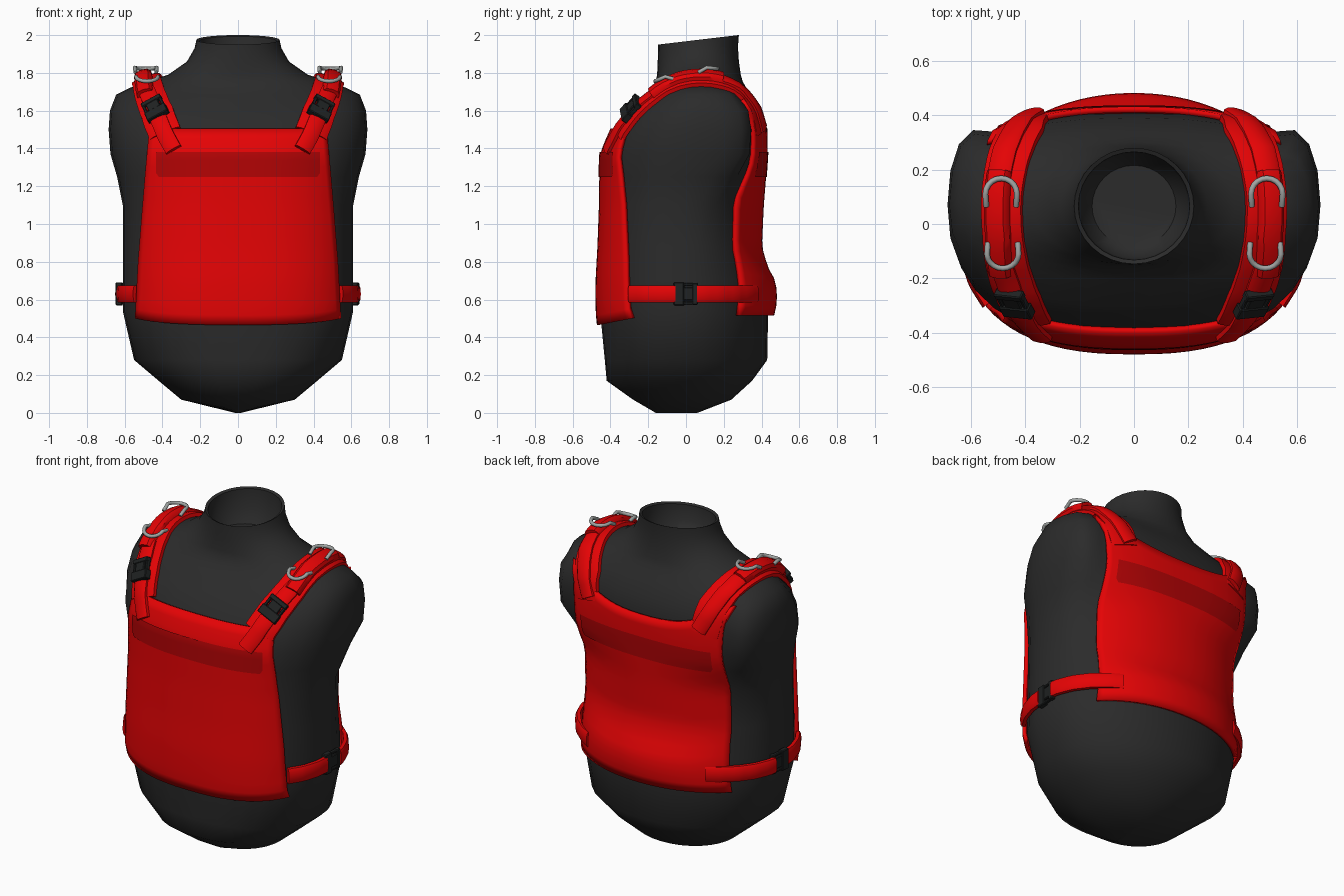
import bpy, bmesh, math
from mathutils import Vector, Matrix
from mathutils.bvhtree import BVHTree

if "Cube" in bpy.data.objects:
    bpy.data.objects.remove(bpy.data.objects["Cube"])


def material(name, rgb):
    m = bpy.data.materials.new(name)
    m.diffuse_color = (*rgb, 1)
    m.use_nodes = True
    m.node_tree.nodes["Principled BSDF"].inputs["Base Color"].default_value = m.diffuse_color
    return m


RED = material("red fabric", (0.78, 0.001, 0.0015))
DARK_RED = material("dark red patch", (0.45, 0.001, 0.0015))
BODY = material("charcoal body", (0.024, 0.024, 0.024))
PLASTIC = material("black plastic", (0.014, 0.016, 0.016))
METAL = material("grey metal", (0.36, 0.38, 0.37))


def finish(name, bm, mat, angle=40):
    bmesh.ops.recalc_face_normals(bm, faces=bm.faces)
    me = bpy.data.meshes.new(name)
    bm.to_mesh(me)
    bm.free()
    ob = bpy.data.objects.new(name, me)
    bpy.context.collection.objects.link(ob)
    me.materials.append(mat)
    bpy.ops.object.select_all(action='DESELECT')
    ob.select_set(True)
    bpy.context.view_layer.objects.active = ob
    bpy.ops.object.shade_smooth_by_angle(angle=math.radians(angle))
    return ob


def loft(bm, rows, closed):
    """Bridge rows of points with quads."""
    vs = [[bm.verts.new(p) for p in r] for r in rows]
    n = len(vs[0])
    for a, b in zip(vs, vs[1:]):
        for i in range(n if closed else n - 1):
            j = (i + 1) % n
            bm.faces.new((a[i], a[j], b[j], b[i]))
    return vs


# Torso sections: height, half width, front y, back y, y of widest point, roundness
SECTIONS = [
    (0.00, 0.015, -0.16, 0.06, -0.04, 2.0), (0.07, 0.30, -0.28, 0.24, -0.02, 2.2),
    (0.17, 0.42, -0.42, 0.35, 0.0, 2.3), (0.28, 0.55, -0.43, 0.43, 0.0, 2.4),
    (0.54, 0.61, -0.455, 0.435, 0.0, 2.5), (0.70, 0.61, -0.455, 0.43, 0.0, 2.5),
    (0.88, 0.61, -0.445, 0.378, 0.0, 2.5), (1.10, 0.61, -0.437, 0.388, 0.0, 2.5),
    (1.25, 0.64, -0.435, 0.40, 0.04, 2.5), (1.37, 0.675, -0.433, 0.408, 0.07, 2.5),
    (1.50, 0.685, -0.38, 0.408, 0.07, 2.5), (1.60, 0.678, -0.30, 0.39, 0.07, 2.5),
    (1.685, 0.645, -0.21, 0.34, 0.08, 2.3), (1.72, 0.575, -0.18, 0.32, 0.08, 2.1),
    (1.755, 0.48, -0.16, 0.30, 0.075, 2.1), (1.79, 0.37, -0.153, 0.29, 0.065, 2.0),
    (1.86, 0.27, -0.15, 0.28, 0.065, 2.0), (1.93, 0.23, -0.147, 0.275, 0.065, 2.0),
    (1.975, 0.22, -0.147, 0.28, 0.065, 2.0)]


def table(rows, z):
    """Linear lookup by the first column."""
    if z <= rows[0][0]:
        return rows[0][1:]
    for a, b in zip(rows, rows[1:]):
        if z <= b[0]:
            t = (z - a[0]) / (b[0] - a[0])
            return [p + (q - p) * t for p, q in zip(a[1:], b[1:])]
    return rows[-1][1:]


def clamp(v):
    return max(0.0, min(1.0, v))


def roundness(z, side):
    """The lower back is rounder than the belly."""
    n = table(SECTIONS, z)[4]
    return n - clamp((1.3 - z) / 0.15) * max(0, n - 2.05) if side > 0 else n


def skin(theta, z, off=0.0):
    hw, yf, yb, cy, _ = table(SECTIONS, z)
    c, s = math.cos(theta), math.sin(theta)
    n = roundness(z, s)
    x = math.copysign(abs(c) ** (2 / n), c) * (hw + off)
    y = abs(s) ** (2 / n) * ((yb + off - cy) if s > 0 else (yf - off - cy)) + cy
    # arm stumps swell towards the back
    swell = clamp((z - 1.18) / 0.2) * clamp((1.72 - z) / 0.06)
    y += 0.07 * swell * clamp((abs(x) - 0.5) / 0.1) * clamp(s * 2.5)
    return Vector((x, y, z))


# Torso with a tilted, hollow neck
N = 32
rows = []
for sec in SECTIONS:
    ring = [skin(2 * math.pi * i / N, sec[0]) for i in range(N)]
    if sec[0] > 1.9:
        for p in ring:
            p.z += (p.y - 0.065) * 0.118 * (sec[0] - 1.9) / 0.075
    rows.append(ring)
for r, z, tilt in ((0.93, 1.968, 0.118), (0.9, 1.86, 0.05), (0.7, 1.80, 0.0)):
    rows.append([Vector((p.x * r, 0.065 + (p.y - 0.065) * r, z + (p.y - 0.065) * tilt))
                 for p in rows[len(SECTIONS) - 1]])
bm = bmesh.new()
vs = loft(bm, rows, True)
bm.faces.new(vs[0])
bm.faces.new(vs[-1])
bmesh.ops.recalc_face_normals(bm, faces=bm.faces)
TREE = BVHTree.FromBMesh(bm)
finish("torso", bm, BODY, 50)

# Vest panels wrapped round the torso: half width of each panel by height
FRONT_EDGE = [(0.5, 0.525), (0.8, 0.51), (1.1, 0.487), (1.3, 0.472), (1.5, 0.455)]
BACK_EDGE = [(0.5, 0.485), (0.8, 0.47), (1.1, 0.47), (1.4, 0.475), (1.55, 0.485), (1.64, 0.51), (1.7, 0.53)]


def panel(name, edge, bottom, top, side, bulge):
    rows = []
    for j in range(21):
        row = []
        for i in range(25):
            u = i / 12 - 1
            z = bottom(u) + (top(u) - bottom(u)) * j / 20
            e = table(edge, z)[0] / table(SECTIONS, z)[0]
            start = math.acos(min(1, e ** (roundness(z, side) / 2)))
            theta = side * (math.pi / 2 - u * (math.pi / 2 - start))
            row.append(skin(theta, z, 0.024 + bulge(z) * (1 - u * u)))
        rows.append(row)
    bm = bmesh.new()
    loft(bm, rows, False)
    ob = finish(name, bm, RED)
    if side * ob.data.polygons[250].normal.y < 0:
        ob.data.flip_normals()
    mod = ob.modifiers.new("thickness", 'SOLIDIFY')
    mod.thickness, mod.offset = 0.022, -1


def hem(z):
    return 0.025 * max(0, 1 - ((z - 0.63) / 0.14) ** 2)


panel("front_panel", FRONT_EDGE, lambda u: 0.465 + 0.035 * u * u, lambda u: 1.505, -1, lambda z: 0)
panel("back_panel", BACK_EDGE, lambda u: 0.515, lambda u: 1.505 + 0.16 * u * u, 1, hem)

# Darker label patches on chest and back
for name, side in (("front_patch", -1), ("back_patch", 1)):
    rows = []
    for j in range(7):
        z = 1.25 + 0.13 * j / 6
        hw, n = table(SECTIONS, z)[0] + 0.028, roundness(z, side)
        w = 0.42 if j == 0 else 0.435
        xs = [w * (i / 10 - 1) for i in range(21)]
        rows.append([skin(side * math.acos(math.copysign(abs(x / hw) ** (n / 2), x)), z, 0.028)
                     for x in xs])
    bm = bmesh.new()
    loft(bm, rows, False)
    ob = finish(name, bm, DARK_RED)
    if side * ob.data.polygons[50].normal.y < 0:
        ob.data.flip_normals()


# Webbing that follows the torso surface
def ribbon(name, pts, widths, thick, lift, mat=RED, steps=4):
    P, W = [], []
    pts = [Vector(p) for p in pts]
    for k in range(len(pts) - 1):
        for s in range(steps):
            P.append(pts[k].lerp(pts[k + 1], s / steps))
            W.append(widths[k] + (widths[k + 1] - widths[k]) * s / steps)
    P.append(pts[-1])
    W.append(widths[-1])
    hits = [TREE.find_nearest(p) for p in P]
    rows, m = [], len(P)
    for k in range(m):
        lo, hi = max(0, k - 2), min(m, k + 3)
        nrm = sum((h[1] for h in hits[lo:hi]), Vector()).normalized()
        tan = hits[min(m - 1, k + 1)][0] - hits[max(0, k - 1)][0]
        across = tan.cross(nrm).normalized() * W[k] / 2
        base = []
        for u in (-1, -0.7, 0, 0.7, 1):
            q = hits[k][0] + across * u
            base.append((u, TREE.find_nearest(q)[0] * 0.6 + q * 0.4))
        row = [q + nrm * (lift + thick * (1 - 0.55 * u ** 4)) for u, q in base]
        rows.append(row + [q + nrm * (lift - 0.012) for u, q in (base[4], base[0])])
    bm = bmesh.new()
    vs = loft(bm, rows, True)
    bm.faces.new(vs[0])
    bm.faces.new(vs[-1])
    return finish(name, bm, mat)


def box(bm, frame, centre, size):
    made = bmesh.ops.create_cube(bm, size=1)["verts"]
    mat = frame @ Matrix.Translation(centre) @ Matrix.Diagonal((*size, 1))
    bmesh.ops.transform(bm, matrix=mat, verts=made)


# Side-release buckle lying on the surface, along a direction
def buckle(name, at, along, lift, flat=1.0):
    loc, nrm, _, _ = TREE.find_nearest(Vector(at))
    x = Vector(along).cross(nrm).normalized()
    y = nrm.cross(x)
    frame = Matrix.Translation(loc + nrm * lift) @ Matrix((x, y, nrm)).transposed().to_4x4()
    bm = bmesh.new()
    box(bm, frame, (0, -0.036, 0), (0.122, 0.055, 0.04 * flat))
    box(bm, frame, (0, 0.015, 0), (0.07, 0.06, 0.03 * flat))
    box(bm, frame, (0, 0.05, 0), (0.115, 0.028, 0.036 * flat))
    for s in (-1, 1):
        box(bm, frame, (s * 0.049, 0.015, 0), (0.016, 0.06, 0.026 * flat))
    bmesh.ops.bevel(bm, geom=bm.edges[:], offset=0.004, segments=1, affect='EDGES')
    finish(name, bm, PLASTIC, 30)


# U-shaped metal ring resting on the shoulder pad, tipped by a slope along y
def ring(name, at, direction, slope):
    along = Vector((0, direction, -direction * slope)).normalized()
    shape = [(-0.055, -0.045, -0.03)] + [
        (-0.058 * math.cos(a * math.pi / 10), 0.058 * math.sin(a * math.pi / 10), 0)
        for a in range(11)] + [(0.055, -0.045, -0.03)]
    cu = bpy.data.curves.new(name, 'CURVE')
    cu.dimensions, cu.bevel_depth, cu.bevel_resolution = '3D', 0.0105, 2
    cu.use_fill_caps = True
    sp = cu.splines.new('POLY')
    sp.points.add(len(shape) - 1)
    for p, (a, b, c) in zip(sp.points, shape):
        p.co = (*(Vector(at) + Vector((a, 0, c)) + along * b), 1)
    cu.materials.append(METAL)
    bpy.context.collection.objects.link(bpy.data.objects.new(name, cu))


for tag, s in (("left", 1), ("right", -1)):
    # Wide shoulder yoke, running from chest panel to back panel
    ribbon(tag + "_shoulder_yoke",
           [(s * 0.385, -0.34, 1.47), (s * 0.43, -0.27, 1.59), (s * 0.465, -0.16, 1.68), (s * 0.475, -0.03, 1.73),
            (s * 0.48, 0.1, 1.75), (s * 0.455, 0.23, 1.71), (s * 0.41, 0.32, 1.62), (s * 0.385, 0.37, 1.48)],
           [0.18, 0.175, 0.165, 0.155, 0.155, 0.16, 0.17, 0.17], 0.02, 0.012)
    # Padded strap between the rings, and the webbing down the back
    ribbon(tag + "_shoulder_pad",
           [(s * 0.48, -0.16, 1.66), (s * 0.485, -0.03, 1.73), (s * 0.485, 0.12, 1.74), (s * 0.48, 0.18, 1.73)],
           [0.09, 0.095, 0.095, 0.09], 0.04, 0.03)
    ribbon(tag + "_back_webbing",
           [(s * 0.485, 0.15, 1.74), (s * 0.465, 0.25, 1.7), (s * 0.42, 0.32, 1.62), (s * 0.36, 0.37, 1.5)],
           [0.09] * 4, 0.022, 0.03)
    # Front webbing above and below the buckle
    ribbon(tag + "_upper_front_webbing",
           [(s * 0.48, -0.13, 1.69), (s * 0.46, -0.2, 1.65), (s * 0.437, -0.26, 1.6)], [0.09] * 3, 0.022, 0.03)
    ribbon(tag + "_lower_front_webbing",
           [(s * 0.425, -0.27, 1.57), (s * 0.38, -0.34, 1.47), (s * 0.335, -0.40, 1.385)], [0.09] * 3, 0.018, 0.032)
    buckle(tag + "_shoulder_buckle", (s * 0.425, -0.26, 1.59), (s * 0.05, 0.1, 0.11), 0.046)
    ring(tag + "_rear_ring", (s * 0.488, 0.11, 1.828), 1, 0.1)
    ring(tag + "_front_ring", (s * 0.482, -0.11, 1.78), -1, -0.45)
    # Waist straps with buckle
    ribbon(tag + "_front_waist_strap",
           [(s * 0.53, -0.29, 0.63), (s * 0.58, -0.2, 0.63), (s * 0.61, -0.05, 0.63)], [0.09] * 3, 0.018, 0.02)
    ribbon(tag + "_back_waist_strap",
           [(s * 0.61, 0.05, 0.63), (s * 0.57, 0.18, 0.63), (s * 0.50, 0.27, 0.63), (s * 0.38, 0.36, 0.63)],
           [0.09] * 4, 0.018, 0.03)
    buckle(tag + "_waist_buckle", (s * 0.62, 0.0, 0.63), (0, 1, 0), 0.014, 0.8)
